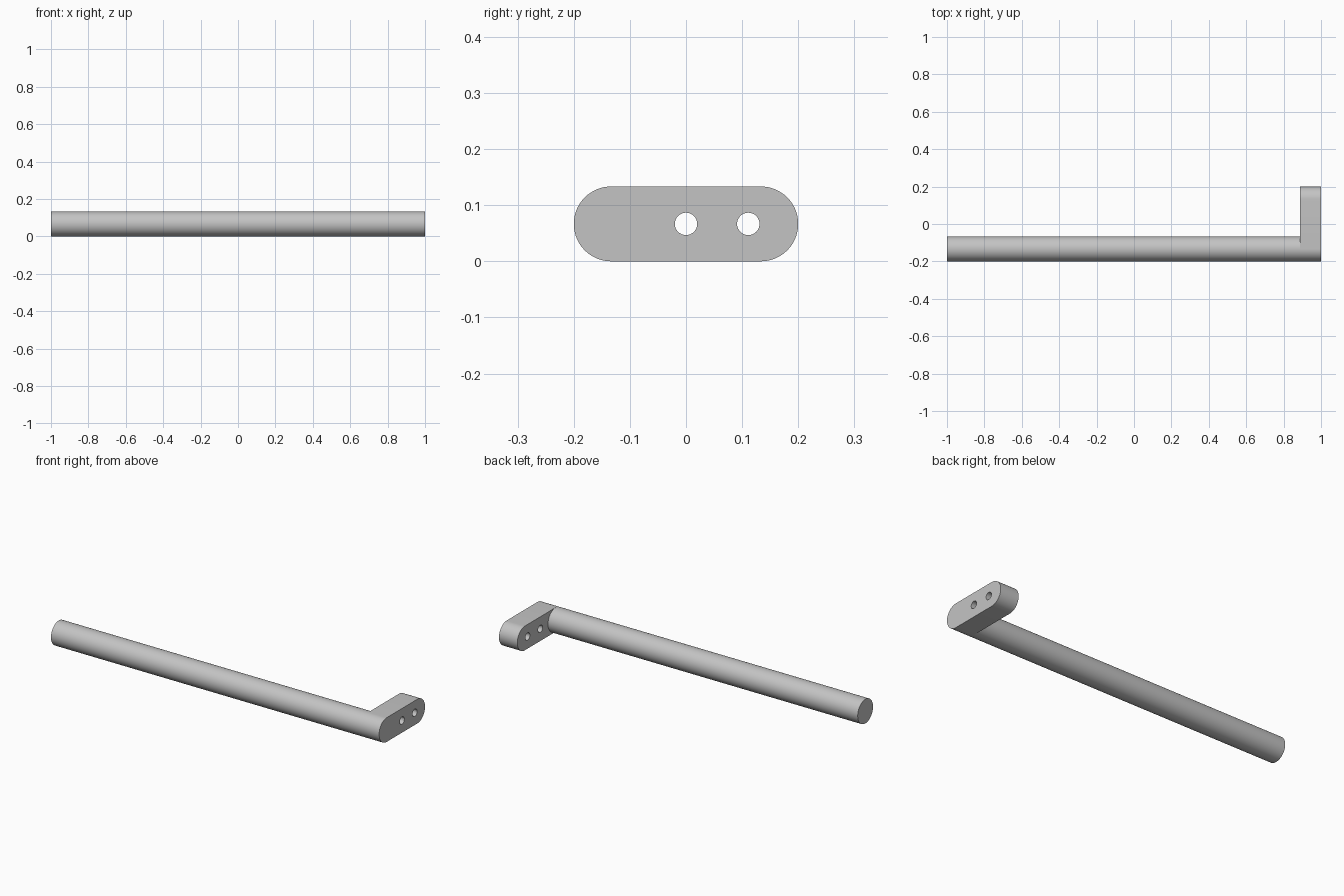
import bpy
import bmesh
from math import cos, sin, pi

if "Cube" in bpy.data.objects:
    bpy.data.objects.remove(bpy.data.objects["Cube"], do_unlink=True)

RADIUS = 0.0667        # bar radius and plate corner radius
MID_Z = RADIUS
BAR_Y = -0.2 + RADIUS
PLATE_X = 0.888        # inner face of the mounting plate
HOLE_RADIUS = 0.02

grey = bpy.data.materials.new("grey_metal")
grey.use_nodes = True
colour = (0.55, 0.55, 0.55, 1)
grey.diffuse_color = colour
grey.node_tree.nodes["Principled BSDF"].inputs["Base Color"].default_value = colour


def arc(y, radius, start, sweep, count):
    """Evenly spaced (y, z) points on an arc."""
    return [(y + radius * cos(start + sweep * i / count),
             MID_Z + radius * sin(start + sweep * i / count))
            for i in range(count + 1)]


def circle(y, radius, count):
    return arc(y, radius, pi / 2, 2 * pi, count)[:-1]


def extrude_profile(name, loops, x0, x1, capped_ends):
    """Sweep closed (y, z) loops along x; inner loops become through holes."""
    bm = bmesh.new()
    ends = ([], [])
    for loop in loops:
        rings = [[bm.verts.new((x, y, z)) for y, z in loop] for x in (x0, x1)]
        n = len(loop)
        for i in range(n):
            j = (i + 1) % n
            bm.faces.new((rings[0][i], rings[0][j], rings[1][j], rings[1][i]))
            for end, ring in zip(ends, rings):
                end.append(bm.edges.get((ring[i], ring[j])))
    for end in capped_ends:
        bmesh.ops.triangle_fill(bm, edges=ends[end], use_beauty=True,
                                normal=(1, 0, 0))
    bmesh.ops.recalc_face_normals(bm, faces=bm.faces)
    mesh = bpy.data.meshes.new(name)
    bm.to_mesh(mesh)
    bm.free()
    mesh.materials.append(grey)
    obj = bpy.data.objects.new(name, mesh)
    bpy.context.collection.objects.link(obj)
    bpy.ops.object.select_all(action="DESELECT")
    obj.select_set(True)
    bpy.context.view_layer.objects.active = obj
    bpy.ops.object.shade_smooth_by_angle(angle=pi / 6)


# Long round bar, open where it meets the plate
extrude_profile("round_bar", [circle(BAR_Y, RADIUS, 64)], -1, PLATE_X, (0,))

# Rounded mounting plate with two screw holes
outline = (arc(BAR_Y, RADIUS, pi / 2, pi, 32)
           + arc(-BAR_Y, RADIUS, -pi / 2, pi, 32))
holes = [circle(y, HOLE_RADIUS, 32) for y in (0, 0.111)]
extrude_profile("mounting_plate", [outline] + holes, PLATE_X, 1, (0, 1))
